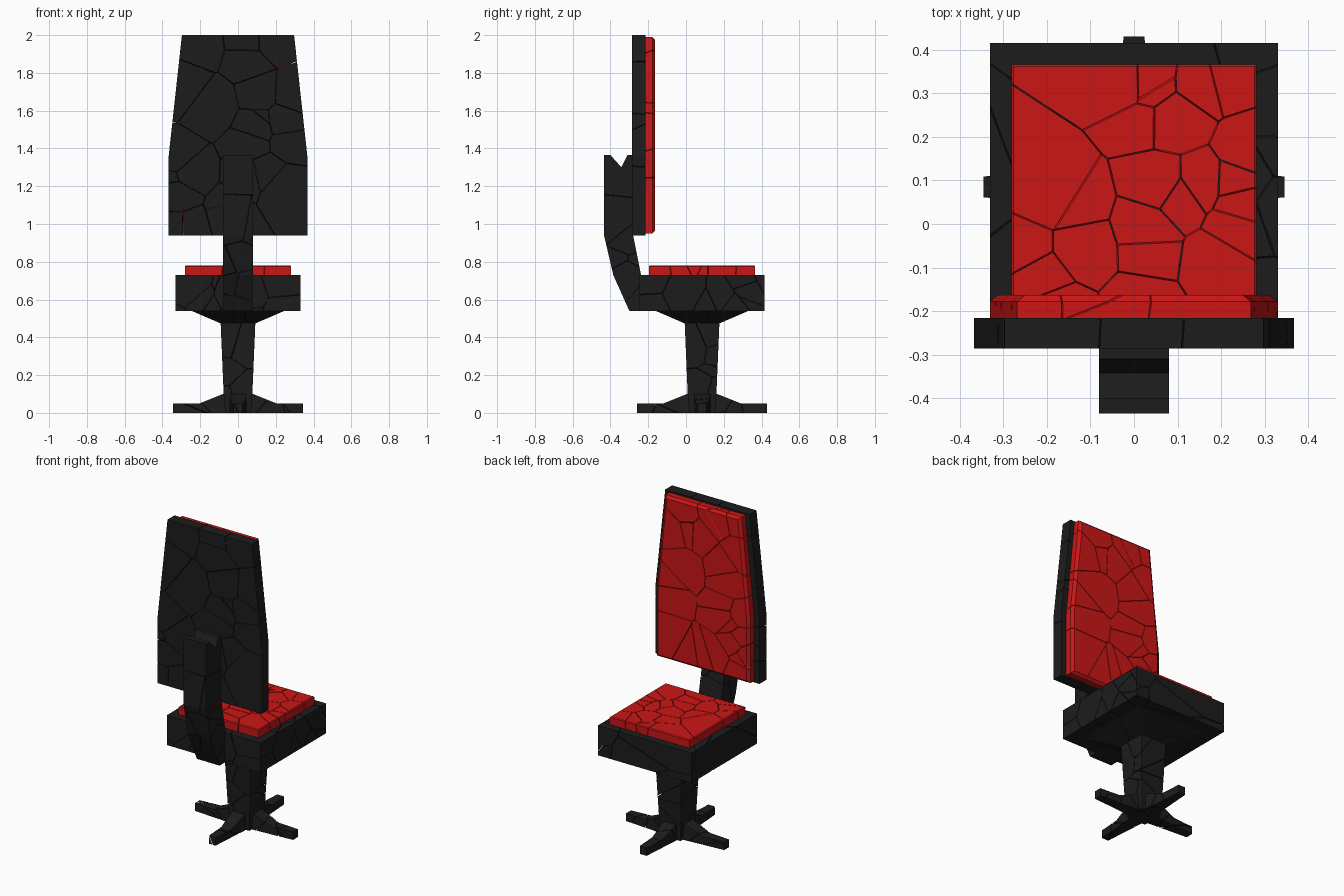
import bpy, bmesh, random
from mathutils import Vector, Matrix

if "Cube" in bpy.data.objects:
    bpy.data.objects.remove(bpy.data.objects["Cube"])

random.seed(7)
CY = 0.085      # y centre of seat, column and base
GAP = 0.0015    # half width of the cracks


def material(name, rgb):
    m = bpy.data.materials.new(name)
    m.diffuse_color = (*rgb, 1)
    m.use_nodes = True
    m.node_tree.nodes["Principled BSDF"].inputs["Base Color"].default_value = m.diffuse_color
    return m


BLACK = material("black", (0.012, 0.012, 0.012))
RED = material("red", (0.6, 0.008, 0.008))


def loft(rings):
    """Closed solid through matching rings of points."""
    bm = bmesh.new()
    vs = [[bm.verts.new(p) for p in r] for r in rings]
    n = len(rings[0])
    for a, b in zip(vs, vs[1:]):
        for i in range(n):
            j = (i + 1) % n
            bm.faces.new((a[i], a[j], b[j], b[i]))
    bm.faces.new(vs[0][::-1])
    bm.faces.new(vs[-1])
    bmesh.ops.recalc_face_normals(bm, faces=bm.faces)
    return bm


def square(h, z):
    return [(x * h, CY + y * h, z) for x, y in ((-1, -1), (1, -1), (1, 1), (-1, 1))]


def shatter(bm, n):
    """Split a solid into Voronoi pieces with thin cracks between them."""
    lo = [min(v.co[i] for v in bm.verts) for i in range(3)]
    hi = [max(v.co[i] for v in bm.verts) for i in range(3)]
    seeds = [Vector([random.uniform(lo[i], hi[i]) for i in range(3)]) for _ in range(n)]
    out = bmesh.new()
    for s in seeds:
        piece = bm.copy()
        for t in seeds:
            if t is s or not piece.faces:
                continue
            d = (t - s).normalized()
            bmesh.ops.bisect_plane(piece, geom=piece.verts[:] + piece.edges[:] + piece.faces[:],
                                   plane_co=(s + t) / 2 - d * GAP, plane_no=d, clear_outer=True)
            rim = [e for e in piece.edges if e.is_boundary]
            if rim:
                bmesh.ops.holes_fill(piece, edges=rim, sides=0)
        bmesh.ops.recalc_face_normals(piece, faces=piece.faces)
        tmp = bpy.data.meshes.new("tmp")
        piece.to_mesh(tmp)
        out.from_mesh(tmp)
        bpy.data.meshes.remove(tmp)
        piece.free()
    bm.free()
    return out


def part(name, bm, mat, pieces=0):
    if pieces:
        bm = shatter(bm, pieces)
    me = bpy.data.meshes.new(name)
    bm.to_mesh(me)
    bm.free()
    me.materials.append(mat)
    ob = bpy.data.objects.new(name, me)
    bpy.context.collection.objects.link(ob)
    return ob


def back_outline(y, low, mid, top, z0, z1):
    half = [(low, z0), (mid, 1.36), (top, z1)]
    return [(x, y, z) for x, z in half] + [(-x, y, z) for x, z in half[::-1]]


# Backrest shell and its red pad with a chamfered front
part("backrest_shell", loft([back_outline(-0.285, 0.367, 0.367, 0.297, 0.94, 2.0),
                             back_outline(-0.215, 0.367, 0.367, 0.297, 0.94, 2.0)]), BLACK, 24)
part("backrest_pad", loft([back_outline(-0.218, 0.33, 0.33, 0.268, 0.95, 1.99),
                           back_outline(-0.178, 0.33, 0.33, 0.268, 0.95, 1.99),
                           back_outline(-0.163, 0.312, 0.312, 0.25, 0.965, 1.975)]), RED, 26)

# Seat block and cushion
part("seat_block", loft([square(0.33, 0.54), square(0.33, 0.73)]), BLACK, 26)
part("seat_cushion", loft([square(0.281, 0.728), square(0.281, 0.776), square(0.276, 0.781)]), RED, 24)

# Flared plate under the seat and tapered column
part("seat_flare", loft([square(0.095, 0.475), square(0.25, 0.542)]), BLACK, 8)
part("column", loft([square(0.068, 0.0), square(0.076, 0.1), square(0.092, 0.478)]), BLACK, 10)

# Bent arm that carries the backrest, with a broken notch at its top
arm = [(-0.235, 0.54), (-0.30, 0.54), (-0.385, 0.73), (-0.434, 0.94), (-0.434, 1.365),
       (-0.40, 1.365), (-0.342, 1.30), (-0.31, 1.365), (-0.28, 1.365), (-0.28, 0.94), (-0.238, 0.73)]
part("back_arm", loft([[(x, y, z) for y, z in arm] for x in (-0.08, 0.08)]), BLACK, 12)

# Four base legs, sloping down from the column
leg = [(0.05, 0.045, 0.105), (0.085, 0.043, 0.098), (0.205, 0.034, 0.05), (0.345, 0.024, 0.05)]
for k, name in enumerate(("right", "back", "left", "front")):
    bm = loft([[(x, -w, 0), (x, w, 0), (x, w, h), (x, -w, h)] for x, w, h in leg])
    bm.transform(Matrix.Translation((0, CY, 0)) @ Matrix.Rotation(k * 1.5707963, 4, 'Z'))
    part("base_leg_" + name, bm, BLACK, 4)
